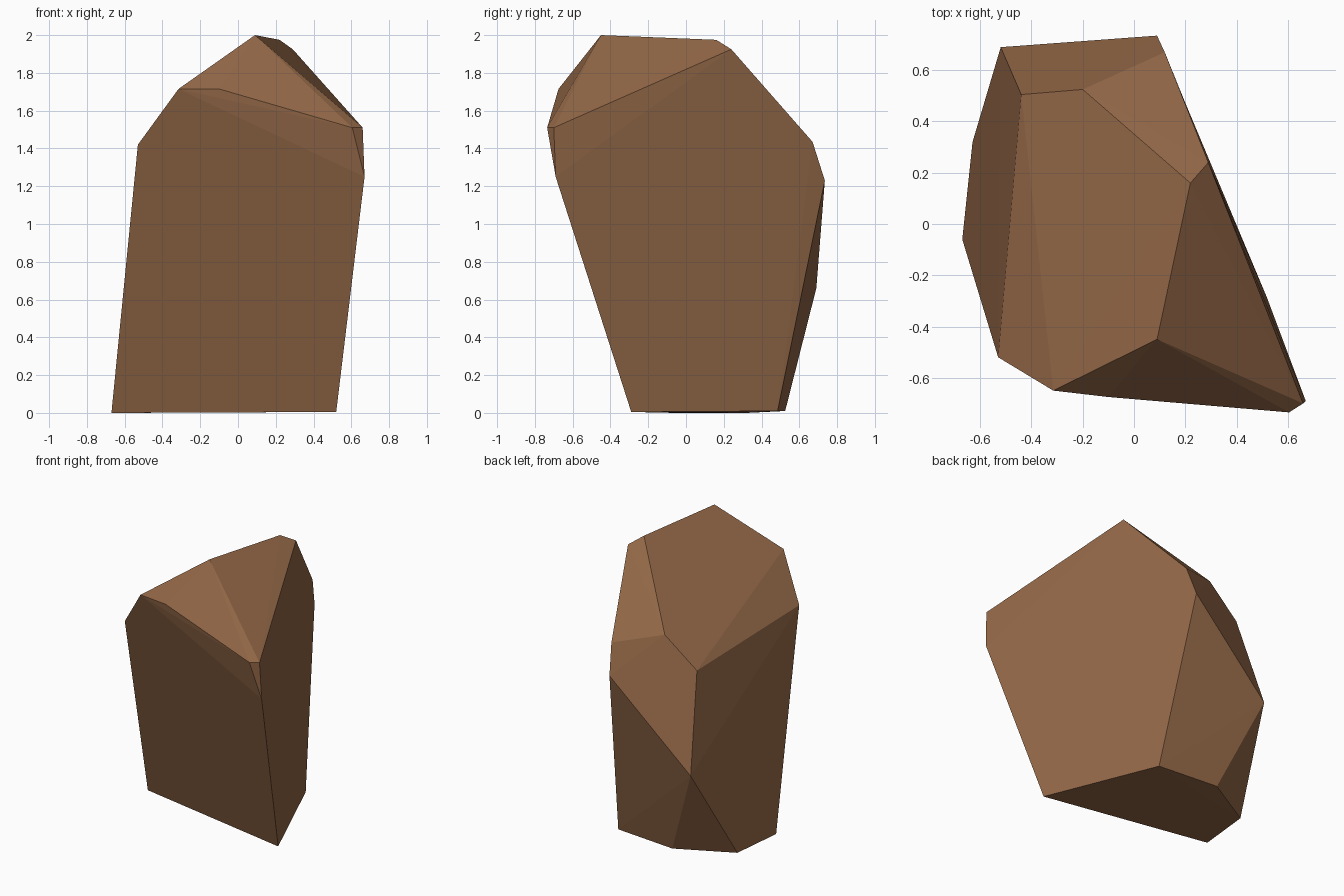
import bpy, bmesh, math

if "Cube" in bpy.data.objects:
    bpy.data.objects.remove(bpy.data.objects["Cube"])

# Corner points of the faceted stone, bottom to top
base = [(-.67, -.06, 0), (-.63, .32, 0), (-.26, .525, .01), (.195, .485, .01), (.52, -.29, .005)]
waist = [(-.52, .69, .66), (.09, .735, 1.23), (.67, -.69, 1.25)]
shoulder = [(-.44, .505, 1.32), (-.53, -.52, 1.42), (.12, .67, 1.435),
            (.66, -.70, 1.51), (.605, -.735, 1.51), (-.20, .525, 1.52)]
crown = [(-.315, -.65, 1.715), (-.10, -.675, 1.715), (.29, .24, 1.925),
         (.22, .16, 1.975), (.09, -.45, 2.0)]

# Wrap the points in a convex shell and merge nearly flat facets
bm = bmesh.new()
for p in base + waist + shoulder + crown:
    bm.verts.new(p)
bmesh.ops.convex_hull(bm, input=bm.verts[:])
bmesh.ops.dissolve_limit(bm, angle_limit=math.radians(1.5),
                         verts=bm.verts[:], edges=bm.edges[:])
bmesh.ops.recalc_face_normals(bm, faces=bm.faces[:])

mesh = bpy.data.meshes.new("stone")
bm.to_mesh(mesh)
bm.free()
stone = bpy.data.objects.new("stone", mesh)
bpy.context.collection.objects.link(stone)

# Single brown colour
brown = bpy.data.materials.new("brown rock")
brown.diffuse_color = (.283, .133, .061, 1)
brown.use_nodes = True
brown.node_tree.nodes["Principled BSDF"].inputs["Base Color"].default_value = brown.diffuse_color
mesh.materials.append(brown)
